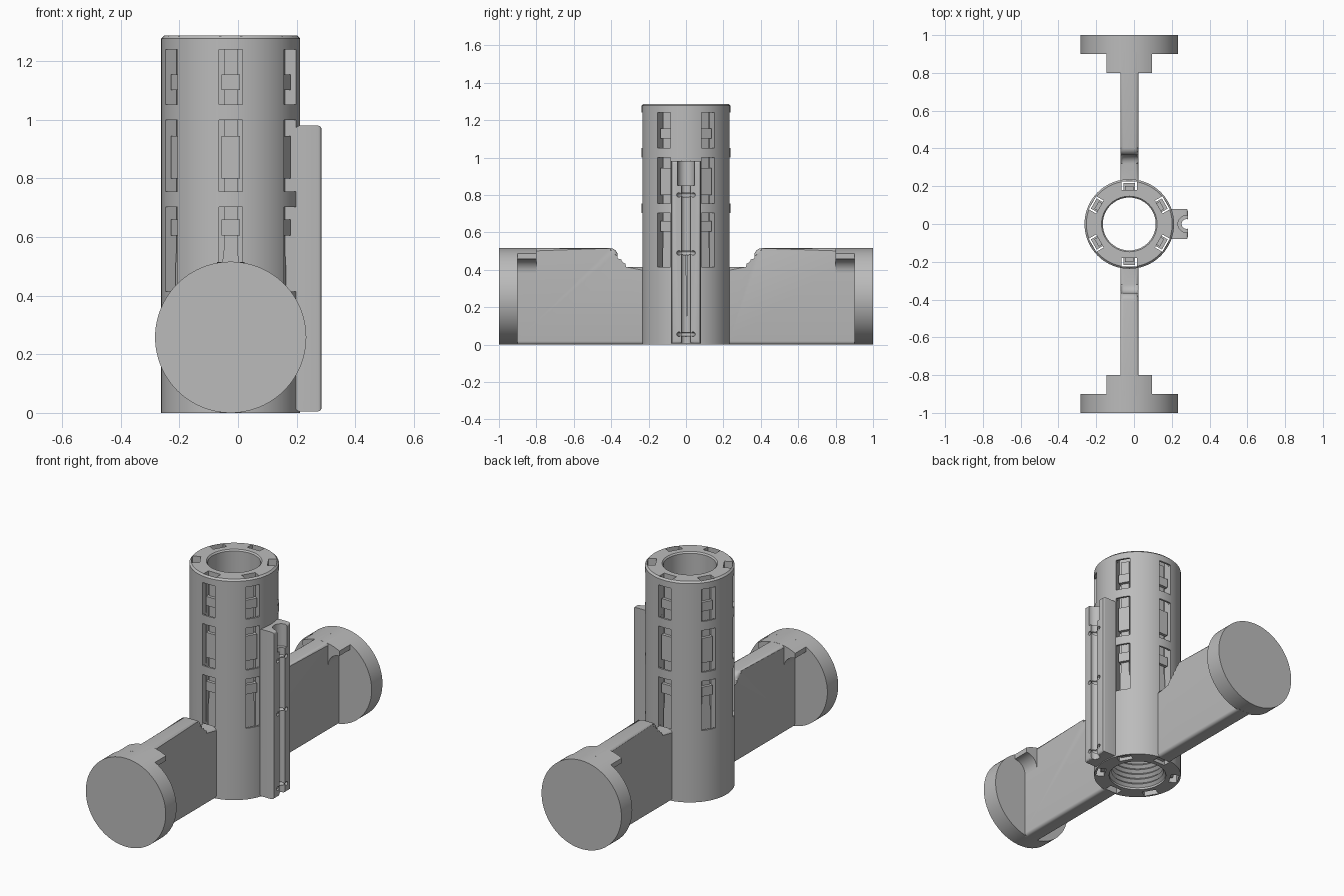
import bpy, bmesh, math
from mathutils import Matrix, Vector

if "Cube" in bpy.data.objects:
    bpy.data.objects.remove(bpy.data.objects["Cube"])

grey = bpy.data.materials.new("plain_grey")
grey.use_nodes = True
grey.diffuse_color = (0.5, 0.5, 0.5, 1)
grey.node_tree.nodes["Principled BSDF"].inputs["Base Color"].default_value = (0.5, 0.5, 0.5, 1)

CX = -0.025          # tube axis
R, TOP = 0.237, 1.287
DISC_R, DISC_Z = 0.258, 0.258
parts = []


def finish(name, bm, keep=True):
    bmesh.ops.recalc_face_normals(bm, faces=bm.faces)
    mesh = bpy.data.meshes.new(name)
    bm.to_mesh(mesh)
    bm.free()
    mesh.materials.append(grey)
    obj = bpy.data.objects.new(name, mesh)
    bpy.context.scene.collection.objects.link(obj)
    if keep:
        parts.append(obj)
    return obj


def prism(bm, points, place, near, far):
    """Extrude a 2D outline between two depths; place maps (u, v, depth) to space."""
    loops = [[bm.verts.new(place(u, v, d)) for u, v in points] for d in (near, far)]
    n = len(points)
    bm.faces.new(loops[0])
    bm.faces.new(loops[1][::-1])
    for i in range(n):
        j = (i + 1) % n
        bm.faces.new((loops[0][i], loops[0][j], loops[1][j], loops[1][i]))


def box(bm, x, y, z, matrix=Matrix()):
    size = Vector((x[1] - x[0], y[1] - y[0], z[1] - z[0]))
    mid = Vector((x[0] + x[1], y[0] + y[1], z[0] + z[1])) / 2
    return bmesh.ops.create_cube(bm, size=1, matrix=matrix @ Matrix.Translation(mid) @ Matrix.Diagonal((*size, 1)))


def cylinder(bm, radius, depth, matrix, segments=64):
    bmesh.ops.create_cone(bm, cap_ends=True, segments=segments, radius1=radius,
                          radius2=radius, depth=depth, matrix=matrix)


def arc(cu, cv, r, a0, a1, n=8):
    return [(cu + r * math.cos(math.radians(a0 + (a1 - a0) * i / n)),
             cv + r * math.sin(math.radians(a0 + (a1 - a0) * i / n))) for i in range(n + 1)]


def lathe(bm, profile, closed=False, segments=96, centre=(CX, 0, 0)):
    rings = []
    for s in range(segments):
        a = 2 * math.pi * s / segments
        rings.append([bm.verts.new((centre[0] + r * math.cos(a), centre[1] + r * math.sin(a), centre[2] + z))
                      for r, z in profile])
    for s in range(segments):
        a, b = rings[s], rings[(s + 1) % segments]
        for i in range(len(profile)):
            j = (i + 1) % len(profile)
            bm.faces.new((a[i], b[i], b[j], a[j]))


def cut(obj, cutter):
    mod = obj.modifiers.new("cut", "BOOLEAN")
    mod.operation, mod.solver, mod.object = "DIFFERENCE", "EXACT", cutter
    bpy.context.view_layer.update()
    result = bpy.data.meshes.new_from_object(obj.evaluated_get(bpy.context.evaluated_depsgraph_get()))
    obj.modifiers.clear()
    obj.data = result
    bpy.data.objects.remove(cutter)


spokes = [Matrix.Translation((CX, 0, 0)) @ Matrix.Rotation(math.radians(30 + 60 * k), 4, "Z") for k in range(6)]

# Tube with chamfered rim and threaded lower bore
profile = [(R, 0), (R, TOP - 0.01), (R - 0.01, TOP), (0.147, TOP), (0.14, TOP - 0.008)]
for k in range(6, -1, -1):
    z = 0.012 + k * 0.03
    profile += [(0.14, z + 0.015), (0.155, z)]
profile.append((0.155, 0))
bm = bmesh.new()
lathe(bm, profile)
tube = finish("tube", bm)

# Six vertical channels running the whole height
bm = bmesh.new()
for m in spokes:
    box(bm, (0.18, 0.225), (-0.04, 0.04), (-0.1, TOP + 0.1), m)
cut(tube, finish("channel_cutter", bm, False))

# Three windows in front of each channel
bm = bmesh.new()
for m in spokes:
    for z in ((0.415, 0.703), (0.755, 1.0), (1.052, 1.24)):
        box(bm, (0.2, 0.27), (-0.0401, 0.0401), z, m)
cut(tube, finish("window_cutter", bm, False))

# Slim locking bars with raised keys inside the channels
half = [(0.02, 0.03), (0.5, 0.03), (0.56, 0.023), (1.24, 0.023)]
outline = [(w, z) for z, w in half] + [(-w, z) for z, w in reversed(half)]
for k, m in enumerate(spokes):
    bm = bmesh.new()
    prism(bm, outline, lambda u, v, d: m @ Vector((d, u, v)), 0.176, 0.2)
    for z in ((0.605, 0.66), (0.8, 0.945), (1.102, 1.155)):
        box(bm, (0.176, 0.217), (-0.031, 0.031), z, m)
    finish(f"locking_bar_{k + 1}", bm)

# Arms, end discs and collars on both sides
wing = [(0.23, 0), (0.91, 0), (0.91, 0.515)]
wing += arc(0.405, 0.475, 0.04, 90, 180) + arc(0.32, 0.46, 0.045, 0, -90) + [(0.23, 0.415)]
start = math.degrees(math.acos(0.12 / DISC_R))
collar = arc(0, DISC_Z, DISC_R, start, 180 - start, 12)
collar += arc(-0.12, 0.385, 0.0725, 90, 0) + arc(0.12, 0.385, 0.0725, 180, 90)
for side, label in ((-1, "front"), (1, "back")):
    bm = bmesh.new()
    prism(bm, wing, lambda u, v, d: Vector((CX + d, side * u, v)), -0.0475, 0.0475)
    rims = [e for e in bm.edges
            if abs(e.verts[0].co.x - e.verts[1].co.x) < 1e-6
            and abs(e.verts[0].co.y - e.verts[1].co.y) + abs(e.verts[0].co.z - e.verts[1].co.z) > 1e-6
            and not all(abs(abs(v.co.y) - 0.23) < 1e-4 for v in e.verts)
            and not all(abs(abs(v.co.y) - 0.91) < 1e-4 for v in e.verts)]
    bmesh.ops.bevel(bm, geom=rims, offset=0.018, segments=4, profile=0.5, affect="EDGES")
    finish(label + "_arm", bm)

    bm = bmesh.new()
    cylinder(bm, DISC_R, 0.1, Matrix.Translation((CX, side * 0.95, DISC_Z)) @ Matrix.Rotation(math.pi / 2, 4, "X"), 96)
    finish(label + "_disc", bm)

    bm = bmesh.new()
    prism(bm, collar, lambda u, v, d: Vector((CX + u, side * d, v)), 0.8, 0.905)
    finish(label + "_collar", bm)

# Side rail with softened outer edges
bm = bmesh.new()
box(bm, (0.197, 0.285), (-0.08, 0.08), (0.005, 0.98))
ends = [e for e in bm.edges if abs(e.verts[0].co.z - e.verts[1].co.z) < 1e-6
        and abs(e.verts[0].co.y - e.verts[1].co.y) > 0.1]
ends += [e for e in bm.edges if all(v.co.x > 0.28 for v in e.verts) and e not in ends]
bmesh.ops.bevel(bm, geom=ends, offset=0.012, segments=3, profile=0.5, affect="EDGES")
rail = finish("side_rail", bm)

# Long cable groove, wider socket at its top, and tie loops across it
for radius, low, high in ((0.026, -0.1, 0.9), (0.045, 0.85, 1.1)):
    bm = bmesh.new()
    cylinder(bm, radius, high - low, Matrix.Translation((0.278, 0, (low + high) / 2)), 32)
    cut(rail, finish("groove_cutter", bm, False))
for z in (0.055, 0.49, 0.8):
    bm = bmesh.new()
    lathe(bm, arc(0.038, 0, 0.012, 0, 330, 11), segments=32, centre=(0.285, 0, z))
    cut(rail, finish("tie_cutter", bm, False))

# Smooth the round surfaces, keep edges crisp
bpy.ops.object.select_all(action="DESELECT")
for obj in parts:
    obj.select_set(True)
bpy.context.view_layer.objects.active = tube
bpy.ops.object.shade_smooth_by_angle(angle=math.radians(30))
